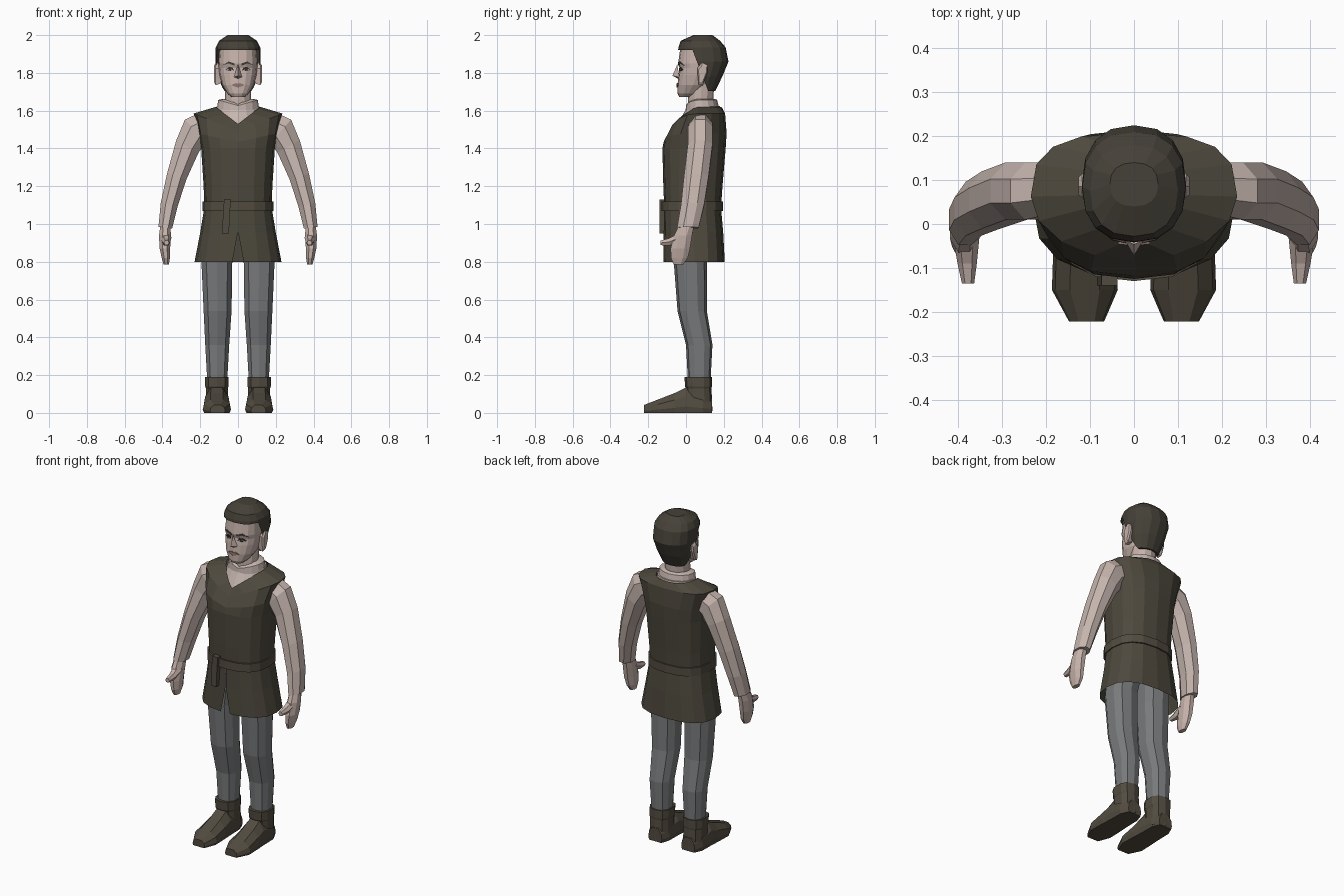
import bpy, bmesh, math
from mathutils import Vector
from mathutils.bvhtree import BVHTree


def material(name, rgb):
    m = bpy.data.materials.new(name)
    m.diffuse_color = (*rgb, 1)
    return m


SKIN = material("skin", (0.56, 0.44, 0.40))
SHIRT = material("shirt", (0.56, 0.46, 0.42))
CLOTH = material("dark olive cloth", (0.075, 0.066, 0.047))
LEATHER = material("boot leather", (0.085, 0.072, 0.052))
GREY = material("trouser grey", (0.19, 0.195, 0.20))
HAIR = material("hair brown", (0.06, 0.053, 0.04))
LIPS = material("lips", (0.27, 0.17, 0.15))
DARK = material("eye dark", (0.03, 0.028, 0.025))


def finish(name, bm, mat, mirror=False):
    bmesh.ops.recalc_face_normals(bm, faces=bm.faces)
    me = bpy.data.meshes.new(name)
    bm.to_mesh(me)
    bm.free()
    me.materials.append(mat)
    ob = bpy.data.objects.new(name, me)
    bpy.context.collection.objects.link(ob)
    if mirror:
        ob.modifiers.new("mirror", 'MIRROR')
    return ob


def ring(z, y0, y1, hw, cx=0, n=16, p=1.0, pf=None, drop=0, ends=0):
    """Horizontal ring from y0 to y1; drop lowers its front middle, ends leaves a front gap."""
    ym, pts = (y0 + y1) / 2, []
    for i in range(n + (1 if ends else 0)):
        a = -math.pi / 2 + math.tau * i / n
        c, s = math.cos(a), math.sin(a)
        q = pf if pf and s < 0 else p
        x = math.copysign(abs(c) ** q, c) * hw if abs(c) > 1e-6 else 0
        y = ym + math.copysign(abs(s) ** q, s) * (y1 - y0) / 2 if abs(s) > 1e-6 else ym
        zz = z - (drop * (1 - abs(x) / hw) if s < 0 else 0)
        if ends and i in (0, n):
            x = ends if i == 0 else -ends
        pts.append((cx + x, y, zz))
    return pts


def tilted(x, y, z, t, rx, ry, n=8):
    """Limb ring, tilted t degrees outwards from straight down."""
    t = math.radians(t)
    out = []
    for i in range(n):
        a = math.tau * (i + 0.5) / n
        u = rx * math.cos(a) * 1.07
        out.append((x + u * math.cos(t), y + ry * math.sin(a) * 1.07, z + u * math.sin(t)))
    return out


def loft(rings, caps=(True, True), closed=True):
    bm = bmesh.new()
    vs = [[bm.verts.new(p) for p in r] for r in rings]
    n = len(vs[0])
    for a, b in zip(vs, vs[1:]):
        for i in range(n if closed else n - 1):
            j = (i + 1) % n
            bm.faces.new((a[i], a[j], b[j], b[i]))
    if caps[0]:
        bm.faces.new(vs[0])
    if caps[1]:
        bm.faces.new(vs[-1])
    return bm


# Trousers
finish("trousers", loft([
    ring(0.17, 0.01, 0.13, 0.055, 0.11, 10, 0.8),
    ring(0.36, 0.00, 0.14, 0.066, 0.11, 10, 0.8),
    ring(0.54, -0.045, 0.11, 0.077, 0.108, 10, 0.8),
    ring(0.80, -0.065, 0.11, 0.085, 0.112, 10, 0.8),
    ring(1.00, -0.07, 0.15, 0.085, 0.09, 10, 0.8)]), GREY, True)

# Boots: ankle shaft and a foot lofted from heel to toe
finish("boot_shaft", loft([
    ring(0.01, 0.0, 0.14, 0.062, 0.11, 10, 0.75),
    ring(0.13, 0.0, 0.135, 0.06, 0.112, 10, 0.75),
    ring(0.14, -0.005, 0.137, 0.064, 0.112, 10, 0.75),
    ring(0.19, -0.008, 0.137, 0.064, 0.112, 10, 0.75)]), LEATHER, True)
foot = []
for y, hw, h, cx in ((0.138, 0.045, 0.08, 0.11), (0.09, 0.066, 0.10, 0.112), (0.0, 0.068, 0.135, 0.112),
                     (-0.06, 0.072, 0.105, 0.112), (-0.15, 0.075, 0.07, 0.112), (-0.222, 0.04, 0.042, 0.108)):
    foot.append([(cx + hw * u, y, max(0, h * v)) for u, v in
                 ((-0.9, 0), (0.9, 0), (1, 0.25), (0.9, 0.65), (0.45, 1), (-0.45, 1), (-0.9, 0.65), (-1, 0.25))])
finish("boot_foot", loft(foot), LEATHER, True)

# Tunic skirt with a slit at the front
finish("tunic_skirt", loft([
    ring(0.80, -0.12, 0.205, 0.23, p=0.8, ends=0.03),
    ring(0.955, -0.118, 0.197, 0.20, p=0.8, ends=0.001),
    ring(1.09, -0.115, 0.185, 0.178, p=0.8, ends=0.001)], (False, False), False), CLOTH)

# Tunic body with a V neck
finish("tunic_body", loft([
    ring(1.08, -0.115, 0.185, 0.178, p=0.8),
    ring(1.20, -0.12, 0.193, 0.182, p=0.8),
    ring(1.40, -0.125, 0.21, 0.195, p=0.8),
    ring(1.48, -0.118, 0.215, 0.21, p=0.8, drop=0.045),
    ring(1.585, -0.082, 0.207, 0.235, p=0.7, pf=1.0, drop=0.095),
    ring(1.62, -0.057, 0.188, 0.118, p=0.8, pf=1.5, drop=0.09)], (False, False)), CLOTH)

# Belt and its hanging end
finish("belt", loft([
    ring(1.07, -0.12, 0.188, 0.178, p=0.8), ring(1.07, -0.13, 0.196, 0.187, p=0.8),
    ring(1.12, -0.13, 0.196, 0.187, p=0.8), ring(1.12, -0.12, 0.188, 0.178, p=0.8)],
    (False, False)), LEATHER)
finish("belt_end", loft([
    [(x + dx, y, z) for x, y in ((-0.018, -0.14), (0.018, -0.14), (0.018, -0.105), (-0.018, -0.105))]
    for z, dx in ((0.95, -0.066), (1.04, -0.062), (1.13, -0.056))]), LEATHER)

# Shirt: chest seen in the neckline, collar and sleeves
finish("shirt_chest", loft([
    ring(1.42, -0.10, 0.18, 0.15), ring(1.53, -0.045, 0.185, 0.13),
    ring(1.625, 0.01, 0.18, 0.112)]), SHIRT)
finish("shirt_collar", loft([
    ring(1.60, -0.005, 0.178, 0.113, drop=0.03), ring(1.657, 0.0, 0.165, 0.105, drop=0.03),
    ring(1.663, 0.01, 0.15, 0.078, drop=0.03)]), SHIRT)
finish("sleeves", loft([
    tilted(0.185, 0.08, 1.51, 65, 0.08, 0.06),
    tilted(0.225, 0.075, 1.49, 48, 0.085, 0.066),
    tilted(0.268, 0.075, 1.41, 28, 0.068, 0.066),
    tilted(0.325, 0.055, 1.25, 18, 0.054, 0.066),
    tilted(0.365, 0.035, 1.10, 15, 0.046, 0.062),
    tilted(0.385, 0.01, 0.98, 8, 0.037, 0.058)]), SHIRT, True)

# Hands and thumbs
finish("hands", loft([
    tilted(0.383, 0.005, 1.00, 5, 0.026, 0.04),
    tilted(0.387, -0.015, 0.94, 0, 0.032, 0.048),
    tilted(0.387, -0.030, 0.87, 0, 0.028, 0.052),
    tilted(0.382, -0.035, 0.82, 0, 0.022, 0.045),
    tilted(0.380, -0.040, 0.785, 0, 0.014, 0.026)]), SKIN, True)
finish("thumbs", loft([
    [(x + s * math.cos(a), y, z + s * math.sin(a)) for a in [math.tau * k / 6 for k in range(6)]]
    for x, y, z, s in ((0.382, -0.03, 0.93, 0.03), (0.38, -0.09, 0.905, 0.022),
                       (0.378, -0.135, 0.90, 0.014))]), SKIN, True)

# Neck and head
finish("neck", loft([ring(1.58, 0.01, 0.15, 0.08, n=12), ring(1.66, 0.01, 0.145, 0.07, n=12),
                     ring(1.76, 0.02, 0.15, 0.07, n=12)]), SKIN)
head = loft([
    ring(1.672, -0.036, 0.03, 0.034, p=0.85), ring(1.69, -0.045, 0.07, 0.056, p=0.85),
    ring(1.735, -0.045, 0.12, 0.084, p=0.85), ring(1.79, -0.040, 0.155, 0.098, p=0.85),
    ring(1.825, -0.034, 0.17, 0.102, p=0.85), ring(1.85, -0.042, 0.18, 0.104, p=0.85),
    ring(1.93, -0.030, 0.17, 0.098, p=0.85), ring(1.97, 0.0, 0.15, 0.07, p=0.85)])
bvh = BVHTree.FromBMesh(head)
finish("head", head, SKIN)

# Hair: a cap with the face opening trimmed away
hair = loft([
    ring(1.705, -0.02, 0.155, 0.083, p=0.85), ring(1.78, -0.045, 0.192, 0.108, p=0.85),
    ring(1.86, -0.048, 0.225, 0.119, p=0.85), ring(1.935, -0.040, 0.21, 0.118, p=0.85),
    ring(1.970, -0.028, 0.18, 0.10, p=0.85), ring(2.0, 0.04, 0.14, 0.055, p=0.85)])
slope = Vector((0, 0.21, 0.08)).normalized()
edge = Vector((0, 0.035, 1.92))
for co, no in ((edge, Vector((0, 0, 1))), (edge, slope)):
    bmesh.ops.bisect_plane(hair, geom=hair.verts[:] + hair.edges[:] + hair.faces[:],
                           plane_co=co, plane_no=no, dist=1e-5)
gone = [f for f in hair.faces if f.calc_center_median().z < 1.92
        and (f.calc_center_median() - edge).dot(slope) < 0]
bmesh.ops.delete(hair, geom=gone, context='FACES')
finish("hair", hair, HAIR)

# Ears
finish("ears", loft([
    [(x, 0.085 + s * dy, 1.795 + s * dz) for dy, dz in
     ((-0.02, -0.06), (0.005, -0.055), (0.03, 0.01), (0.03, 0.045), (0.0, 0.06), (-0.025, 0.03))]
    for x, s in ((0.09, 0.85), (0.118, 1.0), (0.126, 0.75))]), SKIN, True)

# Nose
bm = bmesh.new()
v = [bm.verts.new(p) for p in ((0, -0.046, 1.845), (-0.022, -0.036, 1.778), (0, -0.072, 1.785),
                               (0.022, -0.036, 1.778), (0, -0.04, 1.768))]
for f in ((0, 1, 2), (0, 2, 3), (1, 4, 2), (2, 4, 3)):
    bm.faces.new([v[i] for i in f])
finish("nose", bm, SKIN)


def plate(name, outline, mat, lift, mirror=True):
    """Thin patch laid on the front of the face."""
    bm = bmesh.new()
    pts = []
    for x, z in outline:
        hit = bvh.ray_cast(Vector((x, -1, z)), Vector((0, 1, 0)))[0]
        pts.append((x, hit.y - lift, z))
    front = [bm.verts.new(p) for p in pts]
    back = [bm.verts.new((x, y + 0.009, z)) for x, y, z in pts]
    bm.faces.new(front)
    for i in range(len(pts)):
        j = (i + 1) % len(pts)
        bm.faces.new((front[i], front[j], back[j], back[i]))
    finish(name, bm, mat, mirror)


# Brows, eyes and mouth
plate("eyebrows", ((0.018, 1.838), (0.05, 1.85), (0.08, 1.84), (0.05, 1.861), (0.018, 1.85)), HAIR, 0.005)
plate("eyelids", ((0.022, 1.814), (0.045, 1.809), (0.068, 1.816), (0.048, 1.831), (0.03, 1.829)), DARK, 0.004)
plate("eyes", ((0.027, 1.814), (0.045, 1.811), (0.061, 1.816), (0.045, 1.824)), SHIRT, 0.006)
plate("pupils", ((0.038, 1.812), (0.051, 1.812), (0.051, 1.826), (0.038, 1.826)), DARK, 0.007)
plate("mouth", ((-0.036, 1.735), (0, 1.722), (0.036, 1.735), (0.012, 1.746), (0, 1.743), (-0.012, 1.746)),
      LIPS, 0.006, False)
